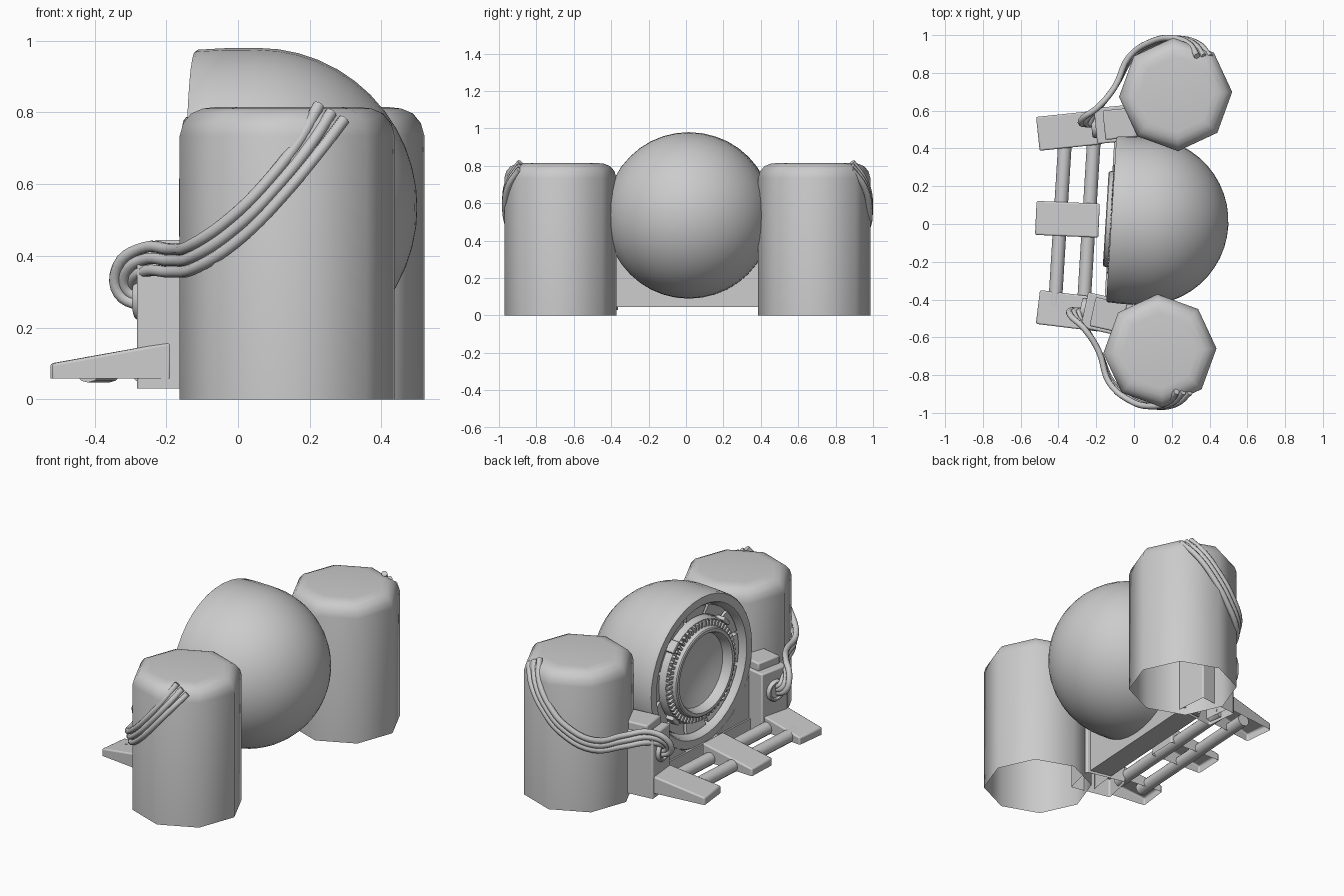
import bpy, bmesh
from math import sin, cos, pi, radians
from mathutils import Matrix, Vector

if "Cube" in bpy.data.objects:
    bpy.data.objects.remove(bpy.data.objects["Cube"])

# whole assembly is turned slightly about z
G = Matrix.Translation((0, 0.018, 0)) @ Matrix.Rotation(radians(-3.5), 4, 'Z')


def finish(name, bm, mat=G, angle=35, bevel=0):
    bmesh.ops.recalc_face_normals(bm, faces=bm.faces)
    me = bpy.data.meshes.new(name)
    bm.to_mesh(me)
    bm.free()
    ob = bpy.data.objects.new(name, me)
    bpy.context.collection.objects.link(ob)
    ob.matrix_world = mat
    if bevel:
        m = ob.modifiers.new("Bevel", 'BEVEL')
        m.width, m.segments, m.limit_method = bevel, 2, 'ANGLE'
    bpy.ops.object.select_all(action='DESELECT')
    ob.select_set(True)
    bpy.context.view_layer.objects.active = ob
    bpy.ops.object.shade_smooth_by_angle(angle=radians(angle))
    return ob


def lathe(bm, profile, segs, axis='Z', start=0.0):
    """Revolve (radius, position along axis) points."""
    rings = []
    for r, h in profile:
        n = 1 if r == 0 else segs
        ring = []
        for i in range(n):
            a = start + 2 * pi * i / segs
            p = (r * cos(a), r * sin(a), h) if axis == 'Z' else (h, r * cos(a), r * sin(a))
            ring.append(bm.verts.new(p))
        rings.append(ring)
    for a, b in zip(rings, rings[1:]):
        for i in range(segs):
            j = (i + 1) % segs
            if len(a) == 1:
                bm.faces.new((a[0], b[i], b[j]))
            elif len(b) == 1:
                bm.faces.new((a[i], a[j], b[0]))
            else:
                bm.faces.new((a[i], a[j], b[j], b[i]))


def prism(bm, outline, y0, y1, mat=Matrix()):
    """Extrude an xz outline along y."""
    v = [[bm.verts.new(mat @ Vector((x, y, z))) for x, z in outline] for y in (y0, y1)]
    n = len(outline)
    for ring in v:
        bm.faces.new(ring)
    for i in range(n):
        j = (i + 1) % n
        bm.faces.new((v[0][i], v[0][j], v[1][j], v[1][i]))


def box(bm, x0, x1, y0, y1, z0, z1, mat=Matrix()):
    prism(bm, [(x0, z0), (x1, z0), (x1, z1), (x0, z1)], y0, y1, mat)


def open_bottom(bm, z):
    low = [f for f in bm.faces if all(abs(v.co.z - z) < 1e-4 for v in f.verts)]
    bmesh.ops.delete(bm, geom=low, context='FACES_ONLY')


# octagonal tanks, open underneath
tank_profile = [(0.3, 0), (0.3, 0.735), (0.29, 0.77), (0.268, 0.797), (0.235, 0.811), (0.2, 0.815), (0, 0.815)]
for side, label in ((-1, "front"), (1, "back")):
    bm = bmesh.new()
    lathe(bm, tank_profile, 8, start=radians(6))
    finish(label + "_tank", bm, G @ Matrix.Translation((0.179, side * 0.68, 0)), 50)

# round shell with a thick rim and recess
E = G @ Matrix.Translation((0, 0, 0.535))
R = 0.445
profile = [(0, 0.055 + R)]
profile += [(R * sin(t * pi / 24), 0.055 + R * cos(t * pi / 24)) for t in range(1, 13)]
profile += [(0.444, -0.04), (0.44, -0.112), (0.434, -0.12), (0.388, -0.12), (0.38, -0.112),
            (0.365, -0.05), (0.28, -0.05)]
bm = bmesh.new()
lathe(bm, profile, 40, 'X')
finish("eye_shell", bm, E)

# lens ring and dished lens
bm = bmesh.new()
lathe(bm, [(0.30, -0.05), (0.30, -0.09), (0.29, -0.105), (0.26, -0.108), (0.252, -0.145), (0.245, -0.15),
           (0.228, -0.15), (0.222, -0.142), (0.212, -0.09)], 48, 'X')
finish("lens_ring", bm, E)
bm = bmesh.new()
lathe(bm, [(0.213, -0.095), (0.15, -0.075), (0.08, -0.062), (0, -0.058)], 32, 'X')
finish("lens", bm, E)

# teeth around the lens ring
bm = bmesh.new()
for i in range(60):
    box(bm, -0.125, -0.1, -0.007, 0.007, 0.255, 0.288, Matrix.Rotation(2 * pi * i / 60, 4, 'X'))
finish("ring_teeth", bm, E)

# panels and clips in the recess
bm = bmesh.new()
N = 12
for i in range(N):
    rot = Matrix.Rotation(2 * pi * i / N, 4, 'X')
    arc = [-0.23, -0.08, 0.08, 0.23]
    loop = [(0.305, a) for a in arc] + [(0.362, a) for a in reversed(arc)]
    lo = [bm.verts.new(rot @ Vector((-0.045, r * sin(a), r * cos(a)))) for r, a in loop]
    hi = [bm.verts.new(rot @ Vector((-0.07 - (r > 0.33) * 0.015, r * sin(a), r * cos(a)))) for r, a in loop]
    bm.faces.new(hi)
    for k in range(len(lo)):
        j = (k + 1) % len(lo)
        bm.faces.new((lo[k], lo[j], hi[j], hi[k]))
finish("recess_panels", bm, E)
bm = bmesh.new()
for i in range(4):
    box(bm, -0.12, -0.05, -0.035, 0.035, 0.295, 0.318, Matrix.Rotation(pi / 4 + i * pi / 2, 4, 'X'))
finish("ring_clips", bm, E, bevel=0.004)

# plate under the eye joining both sides
bm = bmesh.new()
box(bm, -0.03, 0.0, -0.45, 0.45, 0.045, 0.40)
box(bm, -0.13, 0.0, -0.42, 0.42, 0.045, 0.06)
prism(bm, [(-0.13, 0.045), (-0.1, 0.045), (-0.1, 0.11), (-0.13, 0.11)], -0.42, 0.42)
finish("lower_plate", bm)

# corner fillers beside the rim
bm = bmesh.new()
for s in (-1, 1):
    outline = [(s * 0.44, 0.05), (s * 0.14, 0.05), (s * 0.14, 0.115), (s * 0.27, 0.19), (s * 0.37, 0.31), (s * 0.44, 0.42)]
    prism(bm, outline, 0.03, 0.12, Matrix.Rotation(pi / 2, 4, 'Z'))
finish("lower_corners", bm)

# side modules with cable sockets
for s, label in ((-1, "front"), (1, "back")):
    M = G @ Matrix.Translation((-0.12, s * 0.505, 0)) @ Matrix.Rotation(radians(s * 9), 4, 'Z')
    bm = bmesh.new()
    box(bm, -0.115, 0.13, -0.095, 0.095, 0.03, 0.40)
    open_bottom(bm, 0.03)
    finish(label + "_module", bm, M, bevel=0.008)
    bm = bmesh.new()
    box(bm, -0.07, 0.10, -0.078, 0.078, 0.39, 0.445)
    finish(label + "_module_cap", bm, M, bevel=0.008)
    bm = bmesh.new()
    lathe(bm, [(0.062, 0.01), (0.062, -0.012), (0.055, -0.022), (0.045, -0.022), (0.04, -0.012), (0, -0.01)], 24, 'X')
    finish(label + "_socket", bm, M @ Matrix.Translation((-0.115, 0, 0.28)))

# sloping feet, hollow underneath
wedge = [(-0.17, 0.058), (0.165, 0.058), (0.165, 0.16), (-0.17, 0.1)]
for name, x, y, turn in (("front_foot", -0.34, -0.46, -7), ("middle_foot", -0.35, 0.025, -2.5), ("back_foot", -0.34, 0.495, 6)):
    bm = bmesh.new()
    prism(bm, wedge, -0.09, 0.09)
    open_bottom(bm, 0.058)
    finish(name, bm, Matrix.Translation((x, y, 0)) @ Matrix.Rotation(radians(turn), 4, 'Z'), bevel=0.008)

# cross rods
for name, u in (("outer_rod", -0.39), ("inner_rod", -0.238)):
    bm = bmesh.new()
    bmesh.ops.create_cone(bm, cap_ends=True, segments=12, radius1=0.036, radius2=0.036, depth=0.96,
                          matrix=Matrix.Translation((u, 0, 0.083)) @ Matrix.Rotation(pi / 2, 4, 'X'))
    finish(name, bm)

# cable bundles: path point (u, v, z) and spread (du, dz)
path = [(0.315, 0.89, 0.80, 0.035, -0.02), (0.26, 0.952, 0.71, 0.027, -0.018), (0.16, 0.976, 0.585, 0.02, -0.022),
        (0.06, 0.955, 0.485, 0.018, -0.025), (-0.068, 0.865, 0.40, 0.01, -0.03), (-0.145, 0.70, 0.387, 0, -0.032),
        (-0.225, 0.585, 0.39, 0.005, -0.032), (-0.28, 0.525, 0.355, 0.022, -0.018), (-0.28, 0.495, 0.305, 0.024, 0.008),
        (-0.22, 0.50, 0.275, 0.008, 0.02)]
for s, label in ((-1, "front"), (1, "back")):
    for k in (-1, 0, 1):
        cu = bpy.data.curves.new(f"{label}_cable", 'CURVE')
        cu.dimensions = '3D'
        cu.bevel_depth, cu.bevel_resolution, cu.resolution_u = 0.0165, 2, 5
        cu.use_fill_caps = True
        sp = cu.splines.new('BEZIER')
        sp.bezier_points.add(len(path) - 1)
        for p, (u, v, z, du, dz) in zip(sp.bezier_points, path):
            p.co = (u + k * du, s * v, z + k * dz)
            p.handle_left_type = p.handle_right_type = 'AUTO'
        ob = bpy.data.objects.new(f"{label}_cable_{k + 2}", cu)
        bpy.context.collection.objects.link(ob)
        ob.matrix_world = G
